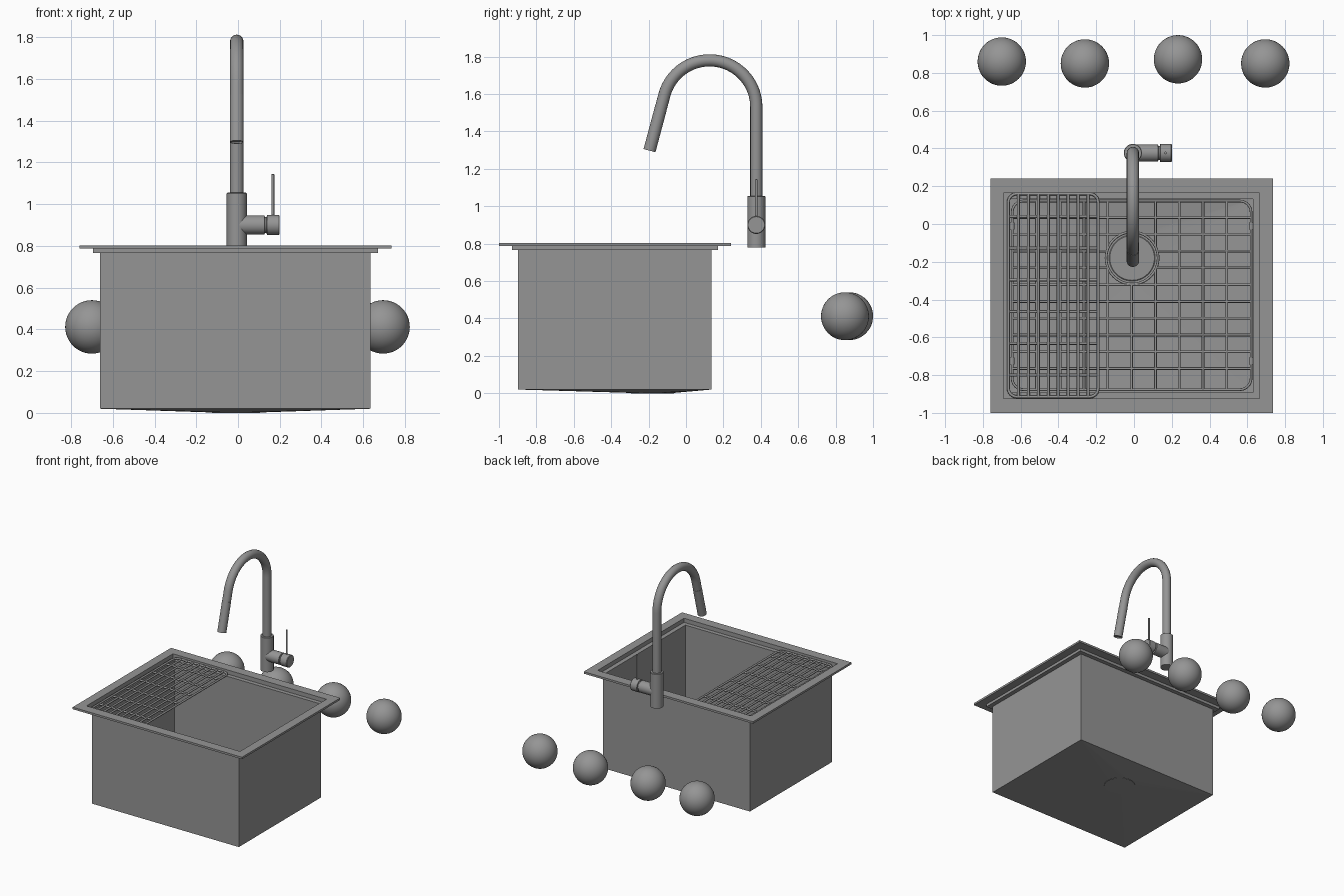
import bpy, bmesh
from math import pi, sin, cos, sqrt, radians
from mathutils import Vector

if "Cube" in bpy.data.objects:
    bpy.data.objects.remove(bpy.data.objects["Cube"])

CX, CY = -0.0125, -0.38          # sink centre
DRAIN = (-0.01, -0.18)


def smooth(ob, angle=35):
    bpy.ops.object.select_all(action='DESELECT')
    bpy.context.view_layer.objects.active = ob
    ob.select_set(True)
    bpy.ops.object.shade_smooth_by_angle(angle=radians(angle))


def from_bmesh(name, bm):
    bmesh.ops.recalc_face_normals(bm, faces=bm.faces)
    me = bpy.data.meshes.new(name)
    bm.to_mesh(me)
    bm.free()
    ob = bpy.data.objects.new(name, me)
    bpy.context.collection.objects.link(ob)
    return ob


def lathe(name, profile, loc, rot=(0, 0, 0), n=48):
    """Revolve (radius, height) points; radius 0 closes the end."""
    bm = bmesh.new()
    rings = []
    for r, z in profile:
        count = n if r else 1
        rings.append([bm.verts.new((r * cos(2 * pi * i / n), r * sin(2 * pi * i / n), z))
                      for i in range(count)])
    for a, b in zip(rings, rings[1:]):
        for i in range(n):
            j = (i + 1) % n
            f = [a[i % len(a)], a[j % len(a)], b[j % len(b)], b[i % len(b)]]
            bm.faces.new(list(dict.fromkeys(f)))
    ob = from_bmesh(name, bm)
    ob.location, ob.rotation_euler = loc, rot
    smooth(ob)
    return ob


def wires(name, paths, radius, res=2):
    """Round bars along point lists; each path is (points, closed)."""
    cu = bpy.data.curves.new(name, 'CURVE')
    cu.dimensions = '3D'
    cu.bevel_depth, cu.bevel_resolution, cu.use_fill_caps = radius, res, True
    for pts, closed in paths:
        sp = cu.splines.new('POLY')
        sp.points.add(len(pts) - 1)
        for p, co in zip(sp.points, pts):
            p.co = (*co, 1)
        sp.use_cyclic_u = closed
    ob = bpy.data.objects.new(name, cu)
    bpy.context.collection.objects.link(ob)
    bpy.ops.object.select_all(action='DESELECT')
    bpy.context.view_layer.objects.active = ob
    ob.select_set(True)
    bpy.ops.object.convert(target='MESH')
    smooth(bpy.context.object, 50)


def rounded_rect(x0, x1, y0, y1, r, z, n=6):
    pts = []
    for q, (cx, cy) in enumerate([(x1 - r, y1 - r), (x0 + r, y1 - r), (x0 + r, y0 + r), (x1 - r, y0 + r)]):
        pts += [(cx + r * cos(pi / 2 * (q + k / n)), cy + r * sin(pi / 2 * (q + k / n)), z)
                for k in range(n + 1)]
    return pts


# Sink: rectangular loops (half width, half depth, z) from outer floor, over the rim, to inner floor
loops = [(0.648, 0.517, 0.02), (0.648, 0.517, 0.765), (0.683, 0.55, 0.765), (0.683, 0.55, 0.787),
         (0.7475, 0.62, 0.787), (0.7475, 0.62, 0.803), (0.678, 0.545, 0.803), (0.678, 0.545, 0.77),
         (0.643, 0.512, 0.77), (0.643, 0.512, 0.026)]
bm = bmesh.new()
rings = [[bm.verts.new((CX + sx * w, CY + sy * d, z)) for sx, sy in ((1, 1), (-1, 1), (-1, -1), (1, -1))]
         for w, d, z in loops]
for a, b in zip(rings, rings[1:]):
    for i in range(4):
        j = (i + 1) % 4
        bm.faces.new((a[i], a[j], b[j], b[i]))
# sloping floors running to the drain hole
N = 48
circles = []
for ring, z in ((rings[0], 0.002), (rings[-1], 0.008)):
    c = [bm.verts.new((DRAIN[0] + 0.115 * cos(2 * pi * k / N), DRAIN[1] + 0.115 * sin(2 * pi * k / N), z))
         for k in range(N)]
    circles.append(c)
    for k in range(N):
        bm.faces.new((c[k], c[(k + 1) % N], ring[k * 4 // N]))
    for q in range(4):
        bm.faces.new((ring[q], ring[(q + 1) % 4], c[((q + 1) * N // 4) % N]))
for k in range(N):
    j = (k + 1) % N
    bm.faces.new((circles[0][k], circles[0][j], circles[1][j], circles[1][k]))
from_bmesh("sink_basin", bm)

# Drain cover
lathe("drain", [(0, 0), (0.115, 0), (0.122, 0.012), (0.118, 0.015), (0, 0.015)], (*DRAIN, 0))

# Bottom protection grid, bars interrupted by the ring round the drain
gz, R = 0.06, 0.138
gx0, gx1, gy0, gy1 = -0.645, 0.62, -0.877, 0.122
paths = [(rounded_rect(gx0, gx1, gy0, gy1, 0.06, gz), True),
         ([(DRAIN[0] + R * cos(2 * pi * k / 40), DRAIN[1] + R * sin(2 * pi * k / 40), gz) for k in range(40)], True)]


def grid_bar(axis, v, lo, hi):
    off = v - DRAIN[axis]
    mid = DRAIN[1 - axis]
    spans = [(lo, hi)]
    if abs(off) < R:
        h = sqrt(R * R - off * off)
        spans = [(lo, mid - h), (mid + h, hi)]
    for a, b in spans:
        paths.append(([(v, t, gz) if axis == 0 else (t, v, gz) for t in (a, b)], False))


for k in range(-4, 5):
    grid_bar(0, CX + 0.126 * k, gy0, gy1)
for k in range(10):
    grid_bar(1, 0.034 - 0.0888 * k, gx0, gx1)
wires("bottom_grid", paths, 0.007)

# Side bumpers of the grid
for x in (gx0, gx1):
    for y in (-0.01, -0.725):
        lathe("grid_bumper", [(0, -0.018), (0.012, -0.018), (0.012, 0.018), (0, 0.018)],
              (x, y, gz), (pi / 2, 0, 0), n=16)

# Drying rack resting on the ledge
rx0, rx1, ry0, ry1, rz = -0.665, -0.19, -0.915, 0.16, 0.781
paths = [(rounded_rect(rx0, rx1, ry0, ry1, 0.045, rz), True)]
for k in range(1, 9):
    x = rx0 + (rx1 - rx0) * k / 9
    paths.append(([(x, ry0, rz), (x, ry1, rz)], False))
for k in range(6):
    y = 0.04 - 0.168 * k
    paths.append(([(rx0, y, rz - 0.004), (rx1, y, rz - 0.004)], False))
wires("drying_rack", paths, 0.008)

# Faucet body, gooseneck pipe and spray head
fx, fy = -0.006, 0.376
lathe("faucet_body", [(0, 0.78), (0.048, 0.78), (0.048, 1.052), (0.045, 1.055), (0, 1.055)], (fx, fy, 0))
ac, az, ar = 0.126, 1.53, 0.25
arc = [(fx, ac + ar * cos(radians(a)), az + ar * sin(radians(a))) for a in range(0, 166, 5)]
head_dir = Vector((0, -sin(radians(15)), -cos(radians(15))))
start = Vector(arc[-1])
wires("faucet_pipe", [([(fx, fy, 1.04)] + arc + [tuple(start + head_dir * 0.08)], False)], 0.0325, 6)
lathe("spray_head", [(0, 0), (0.031, 0), (0.031, 0.004), (0.033, 0.004), (0.033, 0.236), (0.029, 0.236),
                     (0.027, 0.228), (0, 0.228)],
      start + head_dir * 0.072, head_dir.to_track_quat('Z', 'Y').to_euler())

# Side handle with lever and set screw
lathe("handle", [(0, 0), (0.046, 0), (0.046, 0.133), (0.038, 0.135), (0.038, 0.143), (0.048, 0.145),
                 (0.048, 0.202), (0.044, 0.206), (0, 0.206)], (fx, fy, 0.9), (0, pi / 2, 0))
lathe("handle_lever", [(0, 0.93), (0.007, 0.93), (0.007, 1.143), (0, 1.145)], (0.167, fy, 0), n=16)

# Row of balls behind the sink
for x, y in ((-0.70, 0.86), (-0.26, 0.85), (0.233, 0.872), (0.695, 0.85)):
    bpy.ops.mesh.primitive_uv_sphere_add(segments=48, ring_count=24, radius=0.128, location=(x, y, 0.412))
    bpy.context.object.name = "ball"
    smooth(bpy.context.object)

# Dark steel grey on every part
steel = bpy.data.materials.new("dark_steel")
steel.diffuse_color = (0.3, 0.3, 0.3, 1)
steel.use_nodes = True
steel.node_tree.nodes["Principled BSDF"].inputs["Base Color"].default_value = steel.diffuse_color
for ob in bpy.context.scene.objects:
    ob.data.materials.clear()
    ob.data.materials.append(steel)
